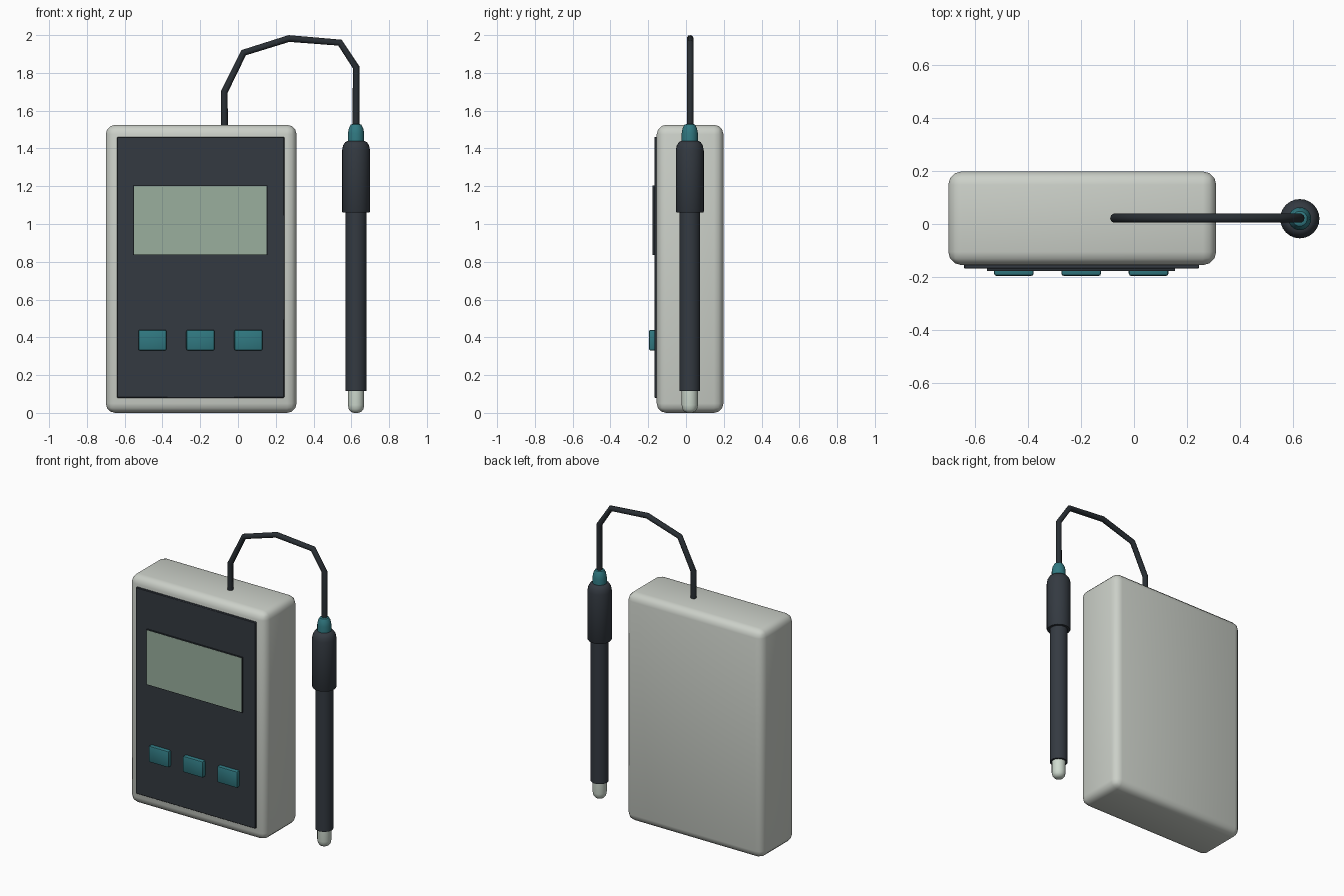
import bpy, bmesh
from math import sin, cos, tau, radians

if "Cube" in bpy.data.objects:
    bpy.data.objects.remove(bpy.data.objects["Cube"])


def material(name, rgb):
    m = bpy.data.materials.new(name)
    m.diffuse_color = (*rgb, 1)
    m.use_nodes = True
    m.node_tree.nodes["Principled BSDF"].inputs["Base Color"].default_value = m.diffuse_color
    return m


SHELL = material("shell", (0.60, 0.63, 0.58))
DARK = material("dark", (0.034, 0.042, 0.053))
BLACK = material("black", (0.022, 0.028, 0.034))
TEAL = material("teal", (0.03, 0.19, 0.22))
LCD = material("lcd", (0.32, 0.43, 0.34))
GLASS = material("glass", (0.62, 0.70, 0.62))


def finish(bm, name, mat):
    bmesh.ops.recalc_face_normals(bm, faces=bm.faces)
    me = bpy.data.meshes.new(name)
    bm.to_mesh(me)
    bm.free()
    ob = bpy.data.objects.new(name, me)
    bpy.context.collection.objects.link(ob)
    me.materials.append(mat)
    return ob


def smooth(ob, angle=40):
    bpy.ops.object.select_all(action='DESELECT')
    ob.select_set(True)
    bpy.context.view_layer.objects.active = ob
    bpy.ops.object.shade_smooth_by_angle(angle=radians(angle))


def box(name, x, y, z, mat, bevel=0, segments=2):
    bm = bmesh.new()
    bmesh.ops.create_cube(bm, size=1)
    for v in bm.verts:
        v.co = [(a + b) / 2 + c * (b - a) for (a, b), c in zip((x, y, z), v.co)]
    if bevel:
        bmesh.ops.bevel(bm, geom=bm.edges[:], offset=bevel, segments=segments,
                        profile=0.5, affect='EDGES')
    ob = finish(bm, name, mat)
    smooth(ob)
    return ob


def lathe(name, profile, mat, cx, cy, sides=24):
    """Closed turned solid from (radius, z) points."""
    bm = bmesh.new()
    rings = [[bm.verts.new((cx + r * cos(tau * i / sides), cy + r * sin(tau * i / sides), z))
              for i in range(sides)] for r, z in profile]
    for a, b in zip(rings, rings[1:]):
        for i in range(sides):
            j = (i + 1) % sides
            bm.faces.new((a[i], a[j], b[j], b[i]))
    bm.faces.new(rings[0][::-1])
    bm.faces.new(rings[-1])
    ob = finish(bm, name, mat)
    smooth(ob)
    return ob


# Meter housing, faceplate and display
box("housing", (-0.70, 0.31), (-0.155, 0.198), (0, 1.525), SHELL, 0.05, 3)
box("faceplate", (-0.64, 0.245), (-0.168, -0.15), (0.08, 1.46), DARK, 0.003, 1)
box("display_bezel", (-0.555, 0.155), (-0.177, -0.16), (0.835, 1.205), BLACK)
box("display", (-0.551, 0.151), (-0.178, -0.17), (0.839, 1.201), LCD)

# Row of keys
for i, cx in enumerate((-0.453, -0.199, 0.055)):
    box(f"key_{i + 1}", (cx - 0.075, cx + 0.075), (-0.196, -0.16), (0.33, 0.44), TEAL, 0.01, 2)

# Electrode probe
PX, PY = 0.625, 0.02
lathe("glass_tip", [(0.012, 0), (0.028, 0.006), (0.039, 0.02), (0.043, 0.042), (0.043, 0.13)],
      GLASS, PX, PY)
lathe("probe_shaft", [(0.055, 0.115), (0.055, 1.10)], DARK, PX, PY)
lathe("probe_grip", [(0.070, 1.06), (0.074, 1.066), (0.074, 1.39), (0.069, 1.415),
                     (0.058, 1.433), (0.045, 1.44)], DARK, PX, PY)
lathe("strain_relief", [(0.043, 1.43), (0.043, 1.48), (0.038, 1.507), (0.028, 1.526),
                        (0.015, 1.53)], TEAL, PX, PY)

# Cable as a swept polyline
path = [(-0.072, 1.50), (-0.072, 1.70), (0.03, 1.907), (0.27, 1.982),
        (0.54, 1.96), (PX, 1.83), (PX, 1.51)]
cu = bpy.data.curves.new("cable", 'CURVE')
cu.dimensions = '3D'
cu.bevel_depth = 0.018
cu.bevel_resolution = 3
cu.use_fill_caps = True
sp = cu.splines.new('POLY')
sp.points.add(len(path) - 1)
for p, (x, z) in zip(sp.points, path):
    p.co = (x, 0.022, z, 1)
cu.materials.append(BLACK)
cable = bpy.data.objects.new("cable", cu)
bpy.context.collection.objects.link(cable)
